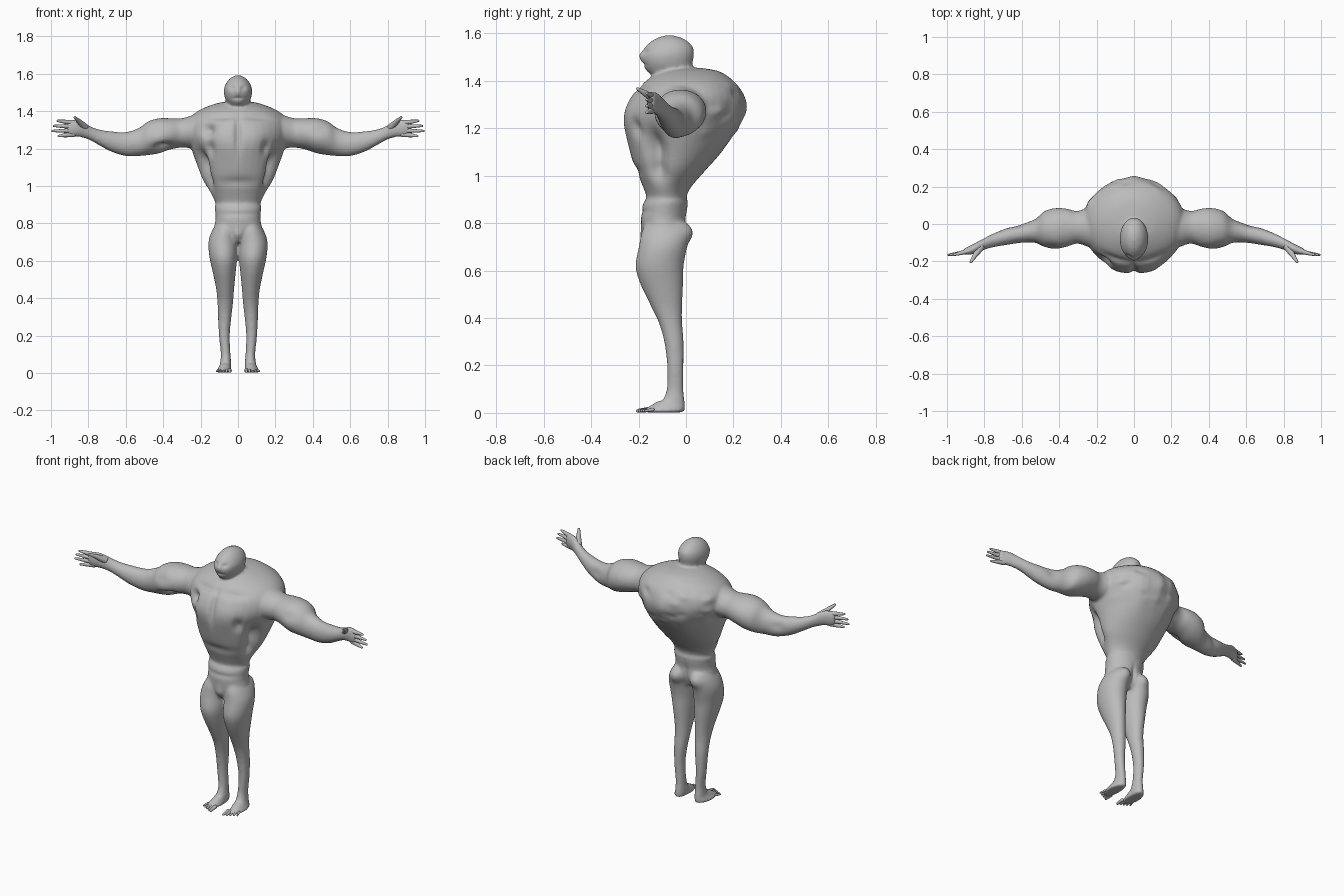
import bpy, bmesh, math, random
from mathutils import Vector, Matrix

random.seed(4)
cube = bpy.data.objects.get("Cube")
if cube:
    bpy.data.objects.remove(cube)

skin = bpy.data.materials.new("clay_grey")
skin.use_nodes = True
GREY = (0.5, 0.5, 0.5, 1)
skin.diffuse_color = GREY
skin.node_tree.nodes["Principled BSDF"].inputs["Base Color"].default_value = GREY


def spline(rows, steps=6):
    """Catmull-Rom interpolation of rows of numbers."""
    out = []
    for i in range(len(rows) - 1):
        a, b = rows[max(i - 1, 0)], rows[i]
        c, d = rows[i + 1], rows[min(i + 2, len(rows) - 1)]
        for s in range(steps):
            t = s / steps
            out.append([q + 0.5 * t * (r - p + t * (2 * p - 5 * q + 4 * r - e + t * (3 * (q - r) + e - p)))
                        for p, q, r, e in zip(a, b, c, d)])
    return out + [list(rows[-1])]


def loft(bm, rows, axis, flip=1, seg=40):
    """Oval rings: rows are (station, min, max, min, max) across the axis."""
    rings = []
    for s, a0, a1, b0, b1 in spline(rows):
        ring = []
        for k in range(seg):
            t = 2 * math.pi * k / seg
            a = (a0 + a1) / 2 + (a1 - a0) / 2 * math.cos(t)
            b = (b0 + b1) / 2 + (b1 - b0) / 2 * math.sin(t)
            co = (a, b, s) if axis == "z" else (s, a, b)
            ring.append(bm.verts.new((co[0] * flip, co[1], co[2])))
        rings.append(ring)
    faces = [bm.faces.new(rings[0]), bm.faces.new(rings[-1])]
    for r0, r1 in zip(rings, rings[1:]):
        for k in range(seg):
            n = (k + 1) % seg
            faces.append(bm.faces.new((r0[k], r0[n], r1[n], r1[k])))
    bmesh.ops.recalc_face_normals(bm, faces=faces)


def digit(bm, points, radii):
    """Tapered finger or toe: a round-jointed chain."""
    for p, r in zip(points, radii):
        bmesh.ops.create_uvsphere(bm, u_segments=12, v_segments=8, radius=r,
                                  matrix=Matrix.Translation(p))
    for p, q, r0, r1 in zip(points, points[1:], radii, radii[1:]):
        p, q = Vector(p), Vector(q)
        rot = (q - p).to_track_quat("Z", "Y").to_matrix().to_4x4()
        bmesh.ops.create_cone(bm, segments=12, radius1=r0, radius2=r1, depth=(q - p).length,
                              matrix=Matrix.Translation((p + q) / 2) @ rot)


def finish(bm, name):
    mesh = bpy.data.meshes.new(name)
    bm.to_mesh(mesh)
    bm.free()
    mesh.materials.append(skin)
    mesh.shade_smooth()
    ob = bpy.data.objects.new(name, mesh)
    bpy.context.collection.objects.link(ob)
    return ob


def oval(z, x, y0, y1, cx=0):
    return (z, cx - x, cx + x, y0, y1)


bm = bmesh.new()
# torso: narrow waist, barrel chest, hunched back
loft(bm, [oval(0.82, .105, -.165, -.01), oval(0.9, .118, -.165, .0), oval(0.95, .14, -.18, .02),
          oval(1.02, .185, -.21, .08), oval(1.1, .215, -.237, .15), oval(1.2, .25, -.258, .215),
          oval(1.28, .275, -.25, .245), oval(1.35, .265, -.22, .235), oval(1.4, .215, -.17, .2),
          oval(1.44, .12, -.1, .14), oval(1.455, .03, -.03, .06)], "z")
# neck and head
loft(bm, [oval(1.36, .08, -.11, .07), oval(1.41, .062, -.125, .05), oval(1.44, .058, -.165, .03),
          oval(1.47, .07, -.183, .027), oval(1.51, .076, -.19, .034), oval(1.545, .066, -.17, .028),
          oval(1.575, .043, -.135, -.005), oval(1.592, .012, -.09, -.05)], "z")
# waistband ledge and pelvis
loft(bm, [oval(0.7, .075, -.165, -.03), oval(0.76, .125, -.185, .0), oval(0.82, .12, -.19, .0),
          oval(0.86, .122, -.188, .006), oval(0.893, .125, -.175, .008), oval(0.9, .11, -.165, .0)], "z")
for side in (1, -1):
    # thigh, calf and ankle
    loft(bm, [oval(0.8, .05, -.17, .0, .062), oval(0.76, .068, -.188, .018, .07),
              oval(0.7, .077, -.198, .004, .079), oval(0.62, .073, -.212, -.01, .077),
              oval(0.55, .063, -.195, -.012, .074), oval(0.45, .048, -.148, -.016, .069),
              oval(0.38, .042, -.115, -.016, .068), oval(0.3, .036, -.092, -.01, .071),
              oval(0.2, .029, -.08, -.01, .073), oval(0.1, .026, -.082, -.01, .066),
              oval(0.05, .03, -.1, -.006, .066), oval(0.015, .03, -.11, -.004, .066),
              oval(0.003, .027, -.1, -.01, .066)], "z", side)
    # foot: three shrinking slabs make the instep slope
    loft(bm, [oval(0.002, .038, -.175, -.012, .074), oval(0.012, .041, -.182, -.008, .074),
              oval(0.028, .034, -.155, -.008, .071), oval(0.05, .027, -.12, -.008, .068)], "z", side)
    # shoulder, upper arm, forearm and palm
    loft(bm, [(.12, -.14, .13, 1.2, 1.41), (.22, -.13, .1, 1.2, 1.385), (.3, -.105, .07, 1.205, 1.362),
              (.36, -.122, .082, 1.195, 1.362), (.42, -.135, .085, 1.175, 1.362), (.48, -.122, .068, 1.165, 1.345),
              (.53, -.1, .025, 1.16, 1.31), (.6, -.1, .002, 1.16, 1.288), (.68, -.112, -.022, 1.184, 1.292),
              (.75, -.124, -.05, 1.222, 1.304), (.8, -.138, -.075, 1.248, 1.325),
              (.85, -.158, -.102, 1.262, 1.352), (.89, -.165, -.122, 1.264, 1.354),
              (.915, -.16, -.135, 1.275, 1.345)], "x", side)
body = finish(bm, "body")

# fuse the body masses into one skin
fuse = body.modifiers.new("fuse", "REMESH")
fuse.mode = "VOXEL"
fuse.voxel_size = 0.0075
relax = body.modifiers.new("relax", "SMOOTH")
relax.factor, relax.iterations = 0.5, 6
fused = bpy.data.meshes.new_from_object(body.evaluated_get(bpy.context.evaluated_depsgraph_get()))
body.modifiers.clear()
body.data = fused

# sculpting strokes: centre, radii, height along the normal
both = [((.09, -.24, 1.26), (.08, .1, .07), .012),      # chest muscle
        ((.2, -.14, 1.1), (.04, .05, .09), -.055),      # hollow flank
        ((.17, -.13, 1.01), (.035, .05, .05), -.03),
        ((.15, -.22, 1.2), (.025, .08, .04), -.02),
        ((.12, -.2, 1.37), (.1, .05, .018), -.012),     # collarbone furrow
        ((.43, -.12, 1.3), (.04, .05, .03), -.008),
        ((.62, .0, 1.24), (.04, .03, .03), -.008),      # elbow
        ((.065, .01, .76), (.035, .04, .04), .012),     # buttock
        ((.11, -.12, .66), (.05, .07, .08), .006),
        ((.1, .2, 1.2), (.05, .08, .12), .008),         # back muscle
        ((.03, -.18, 1.525), (.016, .03, .011), -.01)]  # eye socket
single = [((0, -.25, 1.28), (.016, .08, .1), -.02),     # breastbone groove
          ((0, -.2, 1.02), (.1, .08, .025), -.008),
          ((0, -.18, .85), (.12, .05, .015), -.007),
          ((0, -.18, .74), (.025, .04, .03), .012),
          ((0, .01, .77), (.012, .04, .06), -.015),
          ((0, .25, 1.28), (.04, .04, .08), .012),      # spine crest
          ((0, -.19, 1.505), (.012, .03, .018), .01),   # nose
          ((0, -.18, 1.468), (.03, .03, .006), -.009),  # mouth
          ((-.16, -.21, 1.3), (.035, .06, .035), -.035),
          ((-.39, -.11, 1.205), (.05, .05, .022), -.03)]
strokes = single + both + [((-c[0], c[1], c[2]), r, h) for c, r, h in both]
for i in range(40):
    # rough lumps scattered over the back
    a = random.uniform(.1, .9) * math.pi
    spot = (.27 * math.cos(a), .24 * math.sin(a), random.uniform(1.12, 1.4))
    strokes.append((spot, (.03, .04, .02), random.uniform(-.009, .009)))

bm = bmesh.new()
bm.from_mesh(body.data)
bm.normal_update()
moves = []
for v in bm.verts:
    push = 0
    for c, r, h in strokes:
        d = sum(((p - q) / s) ** 2 for p, q, s in zip(v.co, c, r))
        if d < 6:
            push += h * math.exp(-d)
    moves.append(v.normal * push)
for v, m in zip(bm.verts, moves):
    v.co += m
for _ in range(2):
    bmesh.ops.smooth_vert(bm, verts=bm.verts[:], factor=0.5, use_axis_x=True,
                          use_axis_y=True, use_axis_z=True)
bm.to_mesh(body.data)
bm.free()
body.data.shade_smooth()


def mirrored(ob):
    mod = ob.modifiers.new("mirror", "MIRROR")
    mod.use_mirror_merge = False


# fingers fan out from the palm, thumb lifts forward
bm = bmesh.new()
for i, tip in enumerate((.97, .99, .998, .965)):
    z = 1.338 - i * .021
    end = 1.348 - i * .027
    digit(bm, [(.88, -.143, z), (.925, -.155, (z + end) / 2), (tip - .006, -.165, end)], [.014, .011, .006])
digit(bm, [(.82, -.125, 1.315), (.85, -.168, 1.345), (.872, -.203, 1.366)], [.02, .013, .007])
mirrored(finish(bm, "fingers"))

# toes
bm = bmesh.new()
for i in range(5):
    x = .044 + i * .0155
    r = .011 - i * .001
    digit(bm, [(x, -.16 + i * .005, .014), (x + .002 * i, -.203 + i * .008, .009)], [r, r * .7])
mirrored(finish(bm, "toes"))
